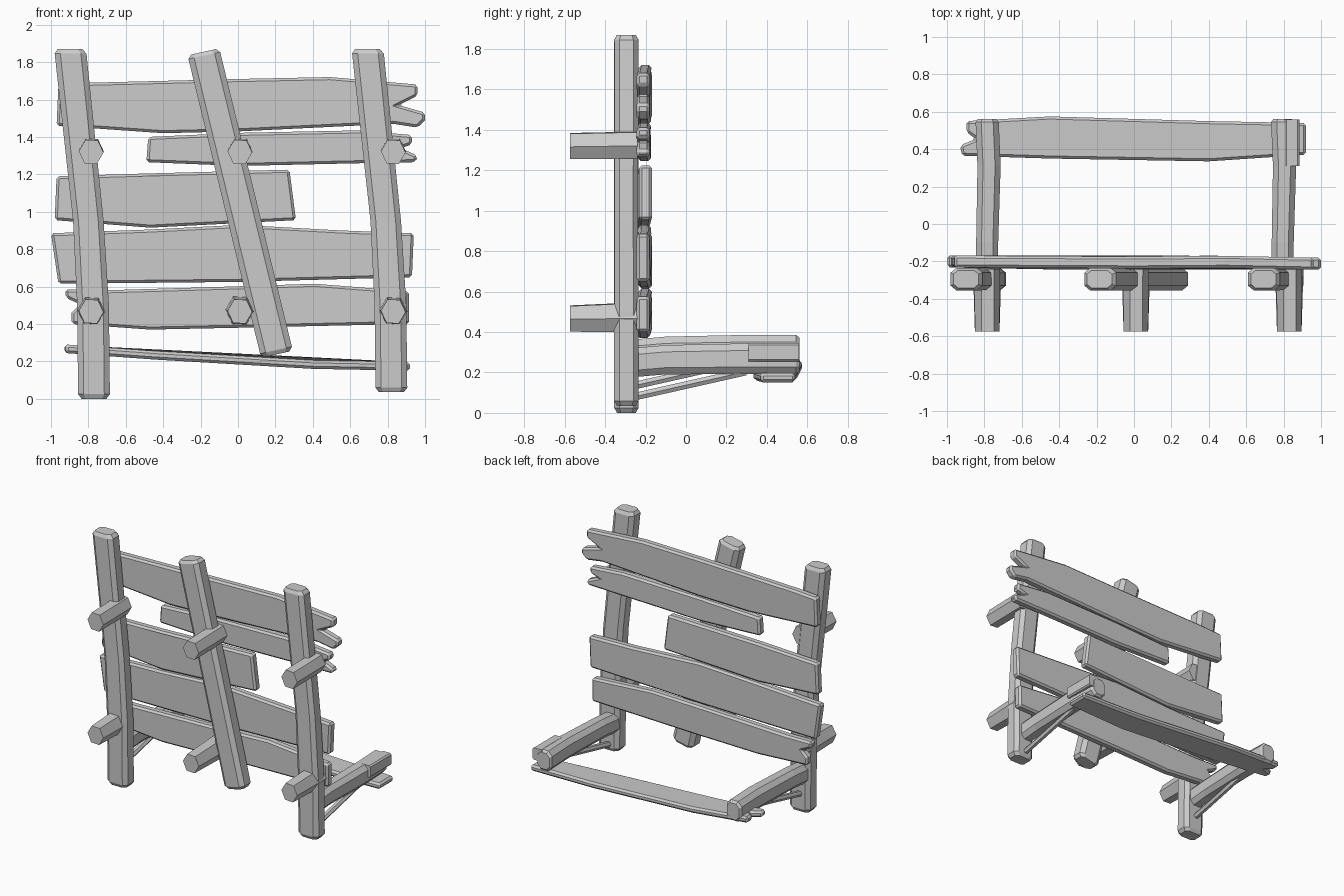
import bpy, bmesh, math
from mathutils import Vector

if "Cube" in bpy.data.objects:
    bpy.data.objects.remove(bpy.data.objects["Cube"])

X, Y, Z = Vector((1, 0, 0)), Vector((0, 1, 0)), Vector((0, 0, 1))


def finish(name, bm):
    bmesh.ops.recalc_face_normals(bm, faces=bm.faces)
    me = bpy.data.meshes.new(name)
    bm.to_mesh(me)
    bm.free()
    ob = bpy.data.objects.new(name, me)
    bpy.context.collection.objects.link(ob)
    return ob


def loft(name, section, u, v, rings):
    """Skin a section along rings of (centre, scale)."""
    bm = bmesh.new()
    loops = [[bm.verts.new(Vector(c) + (u * a + v * b) * s) for a, b in section]
             for c, s in rings]
    n = len(section)
    for lo, hi in zip(loops, loops[1:]):
        for i in range(n):
            bm.faces.new((lo[i], lo[(i + 1) % n], hi[(i + 1) % n], hi[i]))
    bm.faces.new(loops[0])
    bm.faces.new(loops[-1])
    return finish(name, bm)


def chamfered(w, d, c, e):
    return [(w, -d + e), (w, d - e), (w - c, d), (-w + c, d),
            (-w, d - e), (-w, -d + e), (-w + c, -d), (w - c, -d)]


def polygon(n, rx, ry, turn=0):
    return [(rx * math.cos(turn + math.tau * i / n), ry * math.sin(turn + math.tau * i / n))
            for i in range(n)]


def plank(name, outline, place, thickness):
    """Extrude a torn board outline and chip its edges."""
    bm = bmesh.new()
    f = bm.faces.new([bm.verts.new(place(a, b)) for a, b in outline])
    g = bmesh.ops.extrude_face_region(bm, geom=[f])
    bmesh.ops.translate(bm, vec=thickness,
                        verts=[e for e in g["geom"] if isinstance(e, bmesh.types.BMVert)])
    ob = finish(name, bm)
    m = ob.modifiers.new("worn_edges", 'BEVEL')
    m.width = 0.014
    m.segments = 1
    m.limit_method = 'ANGLE'
    m.angle_limit = math.radians(50)


# Upright posts
post = chamfered(0.085, 0.06, 0.03, 0.025)
PY = -0.295
for name, dx, z0 in (("left_post", 0, 0.0), ("right_post", 1.59, 0.035)):
    loft(name, post, X, Y, [
        ((-0.77 + dx, PY, z0), 0.78), ((-0.77 + dx, PY, z0 + 0.025), 1),
        ((-0.775 + dx, PY, 0.5), 1), ((-0.80 + dx, PY, 0.95), 0.96),
        ((-0.895 + dx, PY, 1.845), 1), ((-0.898 + dx, PY, 1.87), 0.78)])
tilt = Vector((1, 0, 0.22))
loft("middle_post", post, tilt, Y, [
    ((0.208, PY, 0.238), 0.78), ((0.203, PY, 0.26), 1),
    ((-0.18, PY, 1.835), 1), ((-0.185, PY, 1.855), 0.78)])

# Hexagonal pegs through the front
for row, z, base in (("upper", 1.32, 1.0), ("lower", 0.467, 1.12)):
    for side, x in (("left", -0.785), ("middle", 0.01), ("right", 0.83)):
        loft(f"{row}_{side}_peg", polygon(6, 0.068, 0.075, -0.05), X, Z,
             [((x, -0.575, z), 0.97), ((x, -0.24, z + 0.005), base)])

# Back boards
boards = {
    "top_board": [(-.97, 1.46), (-.4, 1.42), (.01, 1.43), (.83, 1.47), (.96, 1.45),
                  (1, 1.49), (1, 1.53), (.86, 1.57), (.96, 1.62), (.96, 1.68),
                  (.49, 1.72), (.01, 1.71), (-.79, 1.69), (-.96, 1.68)],
    "second_board": [(-.49, 1.265), (.01, 1.245), (.68, 1.26), (.95, 1.265), (.96, 1.3),
                     (.87, 1.34), (.93, 1.36), (.93, 1.41), (.65, 1.435), (.01, 1.422),
                     (-.48, 1.40)],
    "short_board": [(-.98, .955), (-.47, .915), (.31, .955), (.275, 1.225),
                    (-.47, 1.205), (-.97, 1.19)],
    "fourth_board": [(-.96, .615), (.01, .625), (.93, .65), (.94, .885), (.55, .9),
                     (.01, .93), (-.47, .905), (-1, .885)],
    "bottom_board": [(-.89, .4), (-.47, .37), (.01, .38), (.915, .4), (.915, .575),
                     (.41, .615), (-.04, .6), (-.71, .58), (-.925, .585), (-.92, .54),
                     (-.845, .505), (-.89, .46)],
}
for name, outline in boards.items():
    plank(name, outline, lambda a, b: (a, -0.238 + 0.006 * math.sin(5 * a), b), Y * 0.064)

# Side beams running to the rear
beam = chamfered(0.062, 0.076, 0.03, 0.035)
for name, x, z in (("left_beam", -0.785, 0.31), ("right_beam", 0.795, 0.268)):
    loft(name, beam, X, Z, [
        ((x, -0.27, z - 0.02), 0.95), ((x, -0.1, z - 0.005), 0.95),
        ((x + 0.01, 0.31, z), 1), ((x, 0.545, z), 1), ((x, 0.562, z), 0.8)])
loft("split_beam_end", chamfered(0.04, 0.045, 0.01, 0.01), X, Z,
     [((0.845, 0.31, 0.3), 1), ((0.845, 0.56, 0.3), 1)])

# Thin braces under the beams
for name, x, z in (("left_brace", -0.78, 0.125), ("right_brace", 0.81, 0.07)):
    loft(name, polygon(6, 0.022, 0.022), X, Z,
         [((x, -0.30, z), 1), ((x, 0.30, z + 0.135), 1)])

# Rear low board, sagging to one side
low = [(-.92, .365), (-.45, .35), (.4, .335), (.92, .37), (.92, .54), (.4, .55),
       (-.45, .575), (-.72, .56), (-.895, .55), (-.895, .49), (-.845, .455), (-.93, .42)]
heights = [(-.93, .245), (-.45, .21), (-.2, .205), (.4, .16), (.93, .15)]


def low_height(a, b):
    for (x0, z0), (x1, z1) in zip(heights, heights[1:]):
        if a <= x1:
            return (a, b, z0 + (z1 - z0) * (a - x0) / (x1 - x0))


plank("rear_low_board", low, low_height, Z * 0.046)
